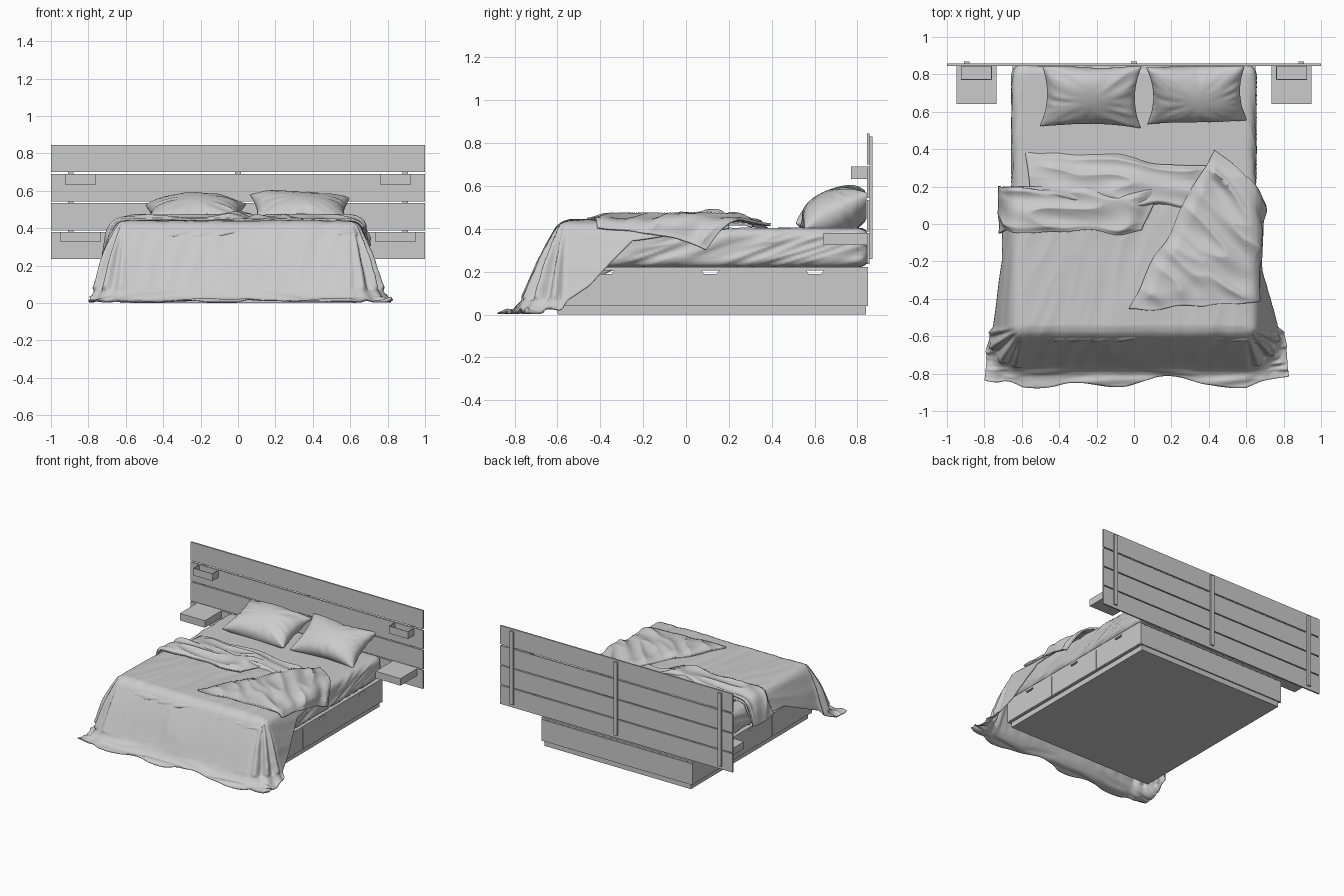
import bpy, bmesh, math
from mathutils import Vector, Matrix, noise

if "Cube" in bpy.data.objects:
    bpy.data.objects.remove(bpy.data.objects["Cube"])

def finish(name, bm, smooth=None):
    me = bpy.data.meshes.new(name)
    bm.to_mesh(me)
    bm.free()
    ob = bpy.data.objects.new(name, me)
    bpy.context.collection.objects.link(ob)
    if smooth:
        bpy.ops.object.select_all(action='DESELECT')
        ob.select_set(True)
        bpy.context.view_layer.objects.active = ob
        bpy.ops.object.shade_smooth_by_angle(angle=math.radians(smooth))
    return ob

def box(name, x0, x1, y0, y1, z0, z1):
    bm = bmesh.new()
    bmesh.ops.create_cube(bm, size=1)
    for v in bm.verts:
        v.co = Vector(((x0 + x1) / 2 + v.co.x * (x1 - x0),
                       (y0 + y1) / 2 + v.co.y * (y1 - y0),
                       (z0 + z1) / 2 + v.co.z * (z1 - z0)))
    return finish(name, bm)

def lerp_table(tab, t):
    if t <= tab[0][0]:
        return tab[0][1]
    for (a, fa), (b, fb) in zip(tab, tab[1:]):
        if t <= b:
            return fa + (fb - fa) * (t - a) / (b - a)
    return tab[-1][1]

# Headboard planks and rear battens
for i, (z0, z1) in enumerate([(.235, .38), (.388, .535), (.543, .69), (.70, .845)]):
    box(f"headboard_plank_{i}", -1, 1, .845, .857, z0, z1)
for i, x in enumerate((-.895, 0, .895)):
    box(f"headboard_batten_{i}", x - .015, x + .015, .857, .87, .26, .83)

# Bedside shelves and open-topped wall boxes
for side, s in (("left", -1), ("right", 1)):
    def sbox(n, a, b, *r):
        return box(f"{side}_{n}", min(s * a, s * b), max(s * a, s * b), *r)
    sbox("bedside_shelf", .735, .95, .642, .845, .325, .38)
    sbox("wall_box_floor", .76, .925, .77, .845, .633, .638)
    sbox("wall_box_front", .76, .925, .77, .774, .638, .69)
    sbox("wall_box_back", .76, .925, .841, .845, .638, .69)
    sbox("wall_box_inner", .76, .764, .774, .841, .638, .69)
    sbox("wall_box_outer", .921, .925, .774, .841, .638, .69)

# Bed base: plinth, end panels, dividers, platform, slats
box("plinth", -.63, .63, -.60, .84, 0, .04)
box("base_floor", -.645, .645, -.62, .85, .04, .05)
box("base_back", -.65, .65, .835, .85, .04, .205)
box("base_front", -.65, .65, -.62, -.605, .04, .205)
for i, y in enumerate((-.132, .357)):
    box(f"base_divider_{i}", -.645, .645, y - .008, y + .008, .05, .205)
box("platform", -.65, .65, -.62, .85, .211, .222)
for i in range(22):
    x = -.63 + i * .06
    box(f"slat_{i}", x - .02, x + .02, -.615, .845, .205, .211)

# Drawer fronts with a notched hand grip
for s in (-1, 1):
    for i in range(3):
        y0, y1 = -.618 + i * .489, -.134 + i * .489
        c = (y0 + y1) / 2
        pts = [(y0, .045), (y1, .045), (y1, .207), (c + .042, .207), (c + .03, .19),
               (c - .03, .19), (c - .042, .207), (y0, .207)]
        bm = bmesh.new()
        f = bm.faces.new([bm.verts.new((s * .635, y, z)) for y, z in pts])
        ext = bmesh.ops.extrude_face_region(bm, geom=[f])
        for v in ext["geom"]:
            if isinstance(v, bmesh.types.BMVert):
                v.co.x = s * .65
        bmesh.ops.recalc_face_normals(bm, faces=bm.faces)
        finish(f"drawer_{'left' if s < 0 else 'right'}_{i}", bm)

# Mattress with rounded edges and creased sheet sides
bm = bmesh.new()
bmesh.ops.create_cube(bm, size=2)
bmesh.ops.subdivide_edges(bm, edges=bm.edges[:], cuts=63, use_grid_fill=True)
ctr, half, rad = Vector((0, .112, .3135)), Vector((.645, .732, .0915)), .05
for v in bm.verts:
    p = Vector([v.co[k] * half[k] for k in range(3)])
    q = Vector([max(-half[k] + rad, min(half[k] - rad, p[k])) for k in range(3)])
    n = (p - q).normalized()
    p = q + n * rad
    flat = math.hypot(n.x, n.y)
    along = p.y if abs(n.x) > abs(n.y) else p.x
    crease = 1 - 2 * abs(noise.noise(Vector((along * 2.2 + p.z * 3, p.z * 26 - along * 9, p.x))))
    v.co = ctr + p + n * flat * .012 * max(0, crease)
    v.co.y = min(v.co.y, .844)
finish("mattress", bm, 60)

# Pillows: two puffed sheets welded at the seam
def pillow(name, loc, a, b, tilt, yaw, seed, roll=0):
    bm = bmesh.new()
    N = 44
    for s in (1, -1):
        rows = []
        for j in range(N + 1):
            row = []
            for i in range(N + 1):
                u = math.sin(math.pi / 2 * (2 * i / N - 1))
                w = math.sin(math.pi / 2 * (2 * j / N - 1))
                dome = ((1 - u * u) * (1 - w * w)) ** .5
                x = a * u * (1 - .13 * (1 - w * w))
                y = b * w * (1 - .10 * (1 - u * u))
                ang = math.atan2(w, u)
                fold = 1 - 2 * abs(noise.noise(Vector((ang * 3, math.hypot(u, w), seed))))
                h = dome * (.098 if s > 0 else .125) + .018 * fold * dome * (1 - dome) * 2
                row.append(bm.verts.new((x, y, s * h + .012 * math.sin(u * 3 + seed) * w)))
            rows.append(row)
        for j in range(N):
            for i in range(N):
                q = [rows[j][i], rows[j][i + 1], rows[j + 1][i + 1], rows[j + 1][i]]
                bm.faces.new(q if s > 0 else q[::-1])
    bmesh.ops.remove_doubles(bm, verts=bm.verts, dist=.0002)
    M = (Matrix.Translation(loc) @ Matrix.Rotation(yaw, 4, 'Z')
         @ Matrix.Rotation(roll, 4, 'Y') @ Matrix.Rotation(tilt, 4, 'X'))
    bm.transform(M)
    for v in bm.verts:
        v.co.y = min(v.co.y, .843)
        v.co.z = max(v.co.z, .40)
    finish(name, bm, 70)

pillow("pillow_left", (-.23, .685, .476), .27, .175, math.radians(21), -.02, 1.3)
pillow("pillow_right", (.335, .695, .488), .267, .172, math.radians(25), .04, 4.1, .03)

# Drape: flat cloth coordinates folded over the mattress edge down to the floor
PROFILE = [(0, .44), (.04, .43), (.075, .37), (.13, .26), (.2, .10), (.235, .03), (.27, .01), (.45, .008)]
arc = [0]
for p0, p1 in zip(PROFILE, PROFILE[1:]):
    arc.append(arc[-1] + math.dist(p0, p1))
OFF = list(zip(arc, [p[0] for p in PROFILE]))
HGT = list(zip(arc, [p[1] for p in PROFILE]))

def prof(d):
    return Vector((d if d < 0 else lerp_table(OFF, d), lerp_table(HGT, d)))

def drape(x, y, lift):
    q = Vector((max(-.595, min(.595, x)), max(-.55, y)))
    out = Vector((x, y)) - q
    d = out.length
    if d < 1e-6:
        return Vector((x, y, .44 + lift))
    n = out / d
    corner = abs(n.x * n.y) * 2
    if d > .5:
        d = .5 + (d - .5) * (1 - .5 * corner)
    a, b, c = prof(d - .03), prof(d), prof(d + .03)
    t = (c - a).normalized()
    m = (a + b + c) / 3
    lift += corner * .02 * math.sin(math.atan2(n.y, n.x) * 14) * min(1, d * 4)
    if d > .44:
        lift = lift * .3 + .035 * max(0, noise.noise(Vector((x * 4, y * 16, 7)))) * min(1, (d - .44) * 10)
    r = m.x
    if r > 0:
        steep = .16 * (r / .2) ** .7 if r < .2 else .16 + (r - .2) * .8
        r += (steep - r) * n.x * n.x * (1 - .3 * corner)
    r -= t.y * lift
    return Vector((q.x + n.x * r, q.y + n.y * r, max(.008, m.y + t.x * lift)))

def wrinkle(x, y, ang, seed):
    c, s = math.cos(ang), math.sin(ang)
    warp = .12 * noise.noise(Vector((x * 3, y * 3, seed + 9)))
    u, w = x * c + y * s + warp, y * c - x * s
    return .5 - abs(noise.noise(Vector((w * 9, u * 2.5, seed)))) * 1.6

def cloth(name, nu, nv, flat, lift, thick):
    bm = bmesh.new()
    g = []
    for j in range(nv + 1):
        g.append([])
        for i in range(nu + 1):
            u, v = i / nu, j / nv
            x, y = flat(u, v)
            g[-1].append(bm.verts.new(drape(x, y, lift(u, v, x, y))))
    for j in range(nv):
        for i in range(nu):
            bm.faces.new((g[j][i], g[j][i + 1], g[j + 1][i + 1], g[j + 1][i]))
    ob = finish(name, bm, 70)
    m = ob.modifiers.new("thickness", 'SOLIDIFY')
    m.thickness, m.offset = thick, -1

# Main blanket hanging over the foot and sides
HANG_R = [(-.62, .5), (-.45, .37), (-.35, .25), (-.25, .14), (.2, .07)]
HANG_L = [(-.62, .43), (-.4, .32), (-.2, .22), (.2, .2)]

def blanket_flat(u, v):
    y = -1.115 + 1.315 * v
    l, r = -.595 - lerp_table(HANG_L, y), .595 + lerp_table(HANG_R, y)
    x = l + (r - l) * u
    return x, y + (1 - v) ** 6 * .12 * noise.noise(Vector((x * 2.6, 0, 3)))

cloth("blanket", 150, 120, blanket_flat,
      lambda u, v, x, y: .006 * wrinkle(x, y, 1.3, 2) + .012 * noise.noise(Vector((x * 2, y * 2, 5))), .006)

# Folded-back layers: quads of cloth with puffed centres and tucked edges
def fold(name, quad, edge, mid, amp, ang, seed, nu=80, nv=60):
    A, B, C, D = [Vector(p) for p in quad]
    def flat(u, v):
        p = (A.lerp(B, u)).lerp(D.lerp(C, u), v)
        w = Vector((p.x * 5, p.y * 5, seed))
        return p.x + .025 * noise.noise(w), p.y + .035 * noise.noise(w + Vector((9, 9, 0)))
    def lift(u, v, x, y):
        e = min(1, 7 * min(u, 1 - u, v, 1 - v))
        e = e * e * (3 - 2 * e)
        bump = .028 * math.exp(-((x - .1) ** 2 + (y - .13) ** 2) / .03)
        drop = .2 * max(0, y - .25)
        return edge + (mid - edge) * e + (.3 + .7 * e) * amp * wrinkle(x, y, ang, seed) + bump * e - drop
    cloth(name, nu, nv, flat, lift, .012)

fold("blanket_rear_fold", [(-.55, .14), (.42, .06), (.42, .31), (-.58, .39)], -.012, .008, .035, -.15, 11)
fold("blanket_left_band", [(-.83, -.05), (.05, -.04), (.14, .17), (-.83, .2)], .012, .022, .026, -.2, 23)
fold("blanket_right_fold", [(-.03, -.46), (.66, -.42), (.77, .10), (.43, .40)], .010, .019, .035, -.7, 37, 90, 90)
